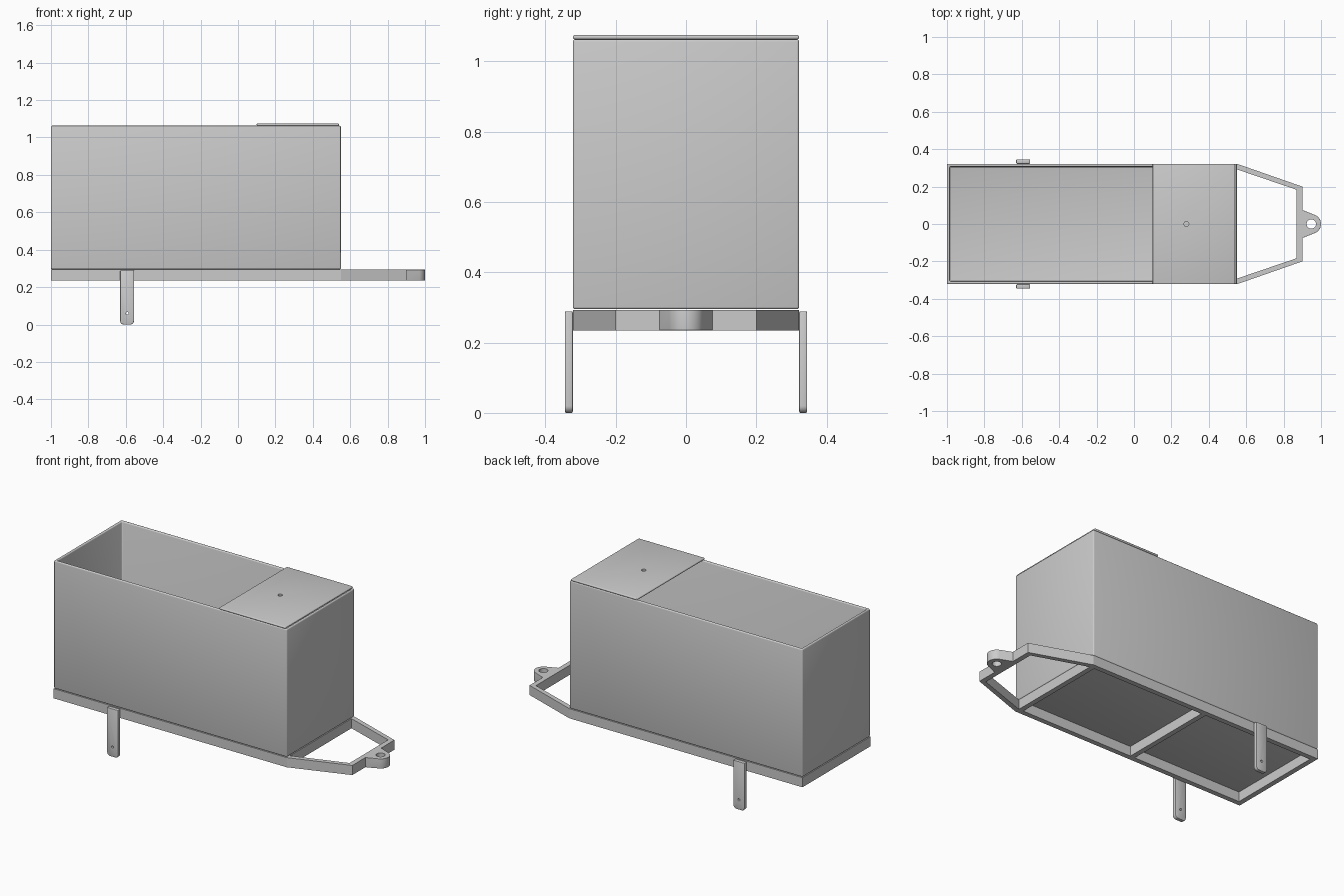
import bpy, bmesh, math
from mathutils import Vector

if "Cube" in bpy.data.objects:
    bpy.data.objects.remove(bpy.data.objects["Cube"])


def finish(name, bm, bevel=0, segments=3):
    bmesh.ops.recalc_face_normals(bm, faces=bm.faces)
    me = bpy.data.meshes.new(name)
    bm.to_mesh(me)
    bm.free()
    ob = bpy.data.objects.new(name, me)
    bpy.context.collection.objects.link(ob)
    if bevel:
        m = ob.modifiers.new("round", "BEVEL")
        m.width, m.segments, m.limit_method = bevel, segments, "ANGLE"
        m.angle_limit = math.radians(40)
    return ob


def prism(name, pts, lo, hi, axis="z", bevel=0, segments=3):
    """Extrude a 2D outline: (x, y) along z, or (x, z) along y."""
    bm = bmesh.new()
    put = (lambda p, h: (p[0], p[1], h)) if axis == "z" else (lambda p, h: (p[0], h, p[1]))
    f = bm.faces.new([bm.verts.new(put(p, lo)) for p in pts])
    ext = bmesh.ops.extrude_face_region(bm, geom=[f])
    move = Vector(put((0, 0), hi - lo))
    bmesh.ops.translate(bm, vec=move, verts=[v for v in ext["geom"] if isinstance(v, bmesh.types.BMVert)])
    return finish(name, bm, bevel, segments)


def rect(x0, x1, y0, y1):
    return [(x0, y0), (x1, y0), (x1, y1), (x0, y1)]


def arc(cx, cy, r, a0, a1, n):
    return [(cx + r * math.cos(math.radians(a0 + (a1 - a0) * i / n)),
             cy + r * math.sin(math.radians(a0 + (a1 - a0) * i / n))) for i in range(n + 1)]


def drill(ob, cx, cy, r, lo, hi, axis="z"):
    cut = prism(ob.name + "_cutter", arc(cx, cy, r, 0, 345, 23), lo, hi, axis)
    cut.hide_render = True
    m = ob.modifiers.new("hole", "BOOLEAN")
    m.operation, m.object, m.solver = "DIFFERENCE", cut, "EXACT"
    return cut


parts, cutters = [], []
X0, X1, W = -1.0, 0.55, 0.322
Z0, Z1 = 0.235, 0.293

# Open-topped box: outer block with the top inset and pushed down
bm = bmesh.new()
bmesh.ops.create_cube(bm, size=1)
for v in bm.verts:
    v.co = ((X0 + X1) / 2 + v.co.x * (X1 - X0), v.co.y * 2 * W, 0.679 + v.co.z * 0.768)
top = max(bm.faces, key=lambda f: f.calc_center_median().z)
bmesh.ops.inset_region(bm, faces=[top], thickness=0.022)
ext = bmesh.ops.extrude_face_region(bm, geom=[top])
bmesh.ops.translate(bm, vec=(0, 0, -0.746), verts=[v for v in ext["geom"] if isinstance(v, bmesh.types.BMVert)])
if top.is_valid:
    bmesh.ops.delete(bm, geom=[top], context="FACES_ONLY")
parts.append(finish("box", bm, 0.007))

# Lid over the hitch end, with a small hole
lid = prism("lid", rect(0.10, 0.54, -W, W), 1.063, 1.075, bevel=0.005)
cutters.append(drill(lid, 0.28, 0, 0.013, 1.0, 1.1))
parts.append(lid)

# Cross members of the frame
for name, x in (("rear_crossbar", X0), ("middle_crossbar", -0.25), ("front_crossbar", X1 - 0.03)):
    parts.append(prism(name, rect(x, x + 0.03, -W + 0.03, W - 0.03), Z0, Z1))
parts.append(prism("tongue_crossbar", [(0.87, -0.183), (0.9, -0.2), (0.9, 0.2), (0.87, 0.183)], Z0, Z1))

for side, s in (("right", -1), ("left", 1)):
    # Side rail and angled tongue bar
    parts.append(prism(side + "_rail", rect(X0, X1, s * (W - 0.03), s * W), Z0, Z1))
    parts.append(prism(side + "_tongue_bar", [(X1, s * W), (0.9, s * 0.2), (0.87, s * 0.183), (X1, s * (W - 0.03))], Z0, Z1))
    # Leg plate with rounded foot and axle hole
    outline = arc(-0.61, 0.02, 0.02, 180, 270, 8) + arc(-0.576, 0.02, 0.02, 270, 360, 8) + [(-0.556, 0.289), (-0.63, 0.289)]
    leg = prism(side + "_leg", outline, s * W, s * 0.345, "y", 0.004, 2)
    cutters.append(drill(leg, -0.593, 0.06, 0.007, s * 0.3, s * 0.37, "y"))
    parts.append(leg)

# Hitch eye with tapered root
outline = [(0.89, -0.08), (0.9, -0.075)] + arc(0.948, 0, 0.052, -65, 65, 14) + [(0.9, 0.075), (0.89, 0.08)]
hitch = prism("hitch_eye", outline, Z0, Z1, bevel=0.004)
# Round over the top and bottom rims
hitch.modifiers["round"].limit_method = "WEIGHT"
hitch.modifiers["round"].width = 0.016
hitch.modifiers["round"].segments = 5
weight = hitch.data.attributes.new("bevel_weight_edge", "FLOAT", "EDGE")
for e in hitch.data.edges:
    a, b = (hitch.data.vertices[i].co for i in e.vertices)
    if abs(a.z - b.z) < 1e-4 and max(a.x, b.x) > 0.905:
        weight.data[e.index].value = 1.0
cutters.append(drill(hitch, 0.948, 0, 0.025, 0.2, 0.35))
parts.append(hitch)

# Apply modifiers, remove cutters and smooth rounded edges
for ob in parts:
    bpy.ops.object.select_all(action="DESELECT")
    ob.select_set(True)
    bpy.context.view_layer.objects.active = ob
    bpy.ops.object.convert(target="MESH")
    bpy.ops.object.shade_smooth_by_angle(angle=math.radians(35))
for cut in cutters:
    bpy.data.objects.remove(cut)
